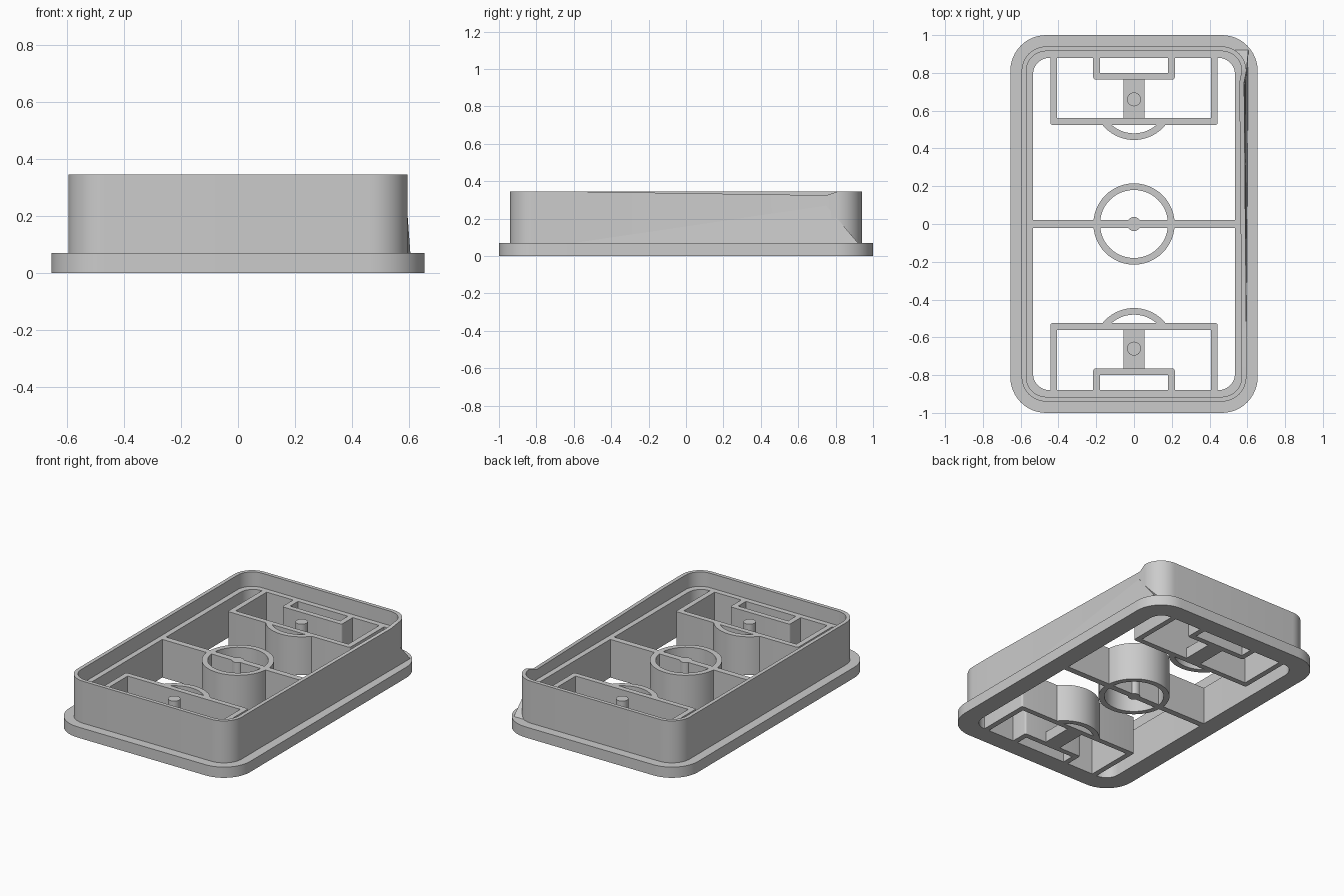
import bpy, bmesh
from math import sin, cos, pi, acos, radians

cube = bpy.data.objects.get("Cube")
if cube:
    bpy.data.objects.remove(cube, do_unlink=True)

grey = bpy.data.materials.new("plain grey")
grey.use_nodes = True
COLOUR = (0.6, 0.6, 0.6, 1)
grey.diffuse_color = COLOUR
grey.node_tree.nodes["Principled BSDF"].inputs["Base Color"].default_value = COLOUR

TOP, LEDGE, BASE = 0.345, 0.25, 0.07
LINE = 0.035


def finish(name, bm):
    bmesh.ops.recalc_face_normals(bm, faces=bm.faces)
    mesh = bpy.data.meshes.new(name)
    bm.to_mesh(mesh)
    bm.free()
    mesh.materials.append(grey)
    mesh.shade_smooth()
    mesh.set_sharp_from_angle(angle=radians(30))
    obj = bpy.data.objects.new(name, mesh)
    bpy.context.collection.objects.link(obj)
    return obj


def prism(name, points, z0=0, z1=LEDGE):
    bm = bmesh.new()
    face = bm.faces.new([bm.verts.new((x, y, z0)) for x, y in points])
    extruded = bmesh.ops.extrude_face_region(bm, geom=[face])["geom"]
    for v in extruded:
        if isinstance(v, bmesh.types.BMVert):
            v.co.z = z1
    return finish(name, bm)


def box(name, x0, x1, y0, y1, z1=LEDGE):
    return prism(name, [(x0, y0), (x1, y0), (x1, y1), (x0, y1)], 0, z1)


def arc(cx, cy, r, a0, a1, n):
    return [(cx + r * cos(a0 + (a1 - a0) * i / n),
             cy + r * sin(a0 + (a1 - a0) * i / n)) for i in range(n + 1)]


def loft(bm, rings):
    # Closed cross-section: the last ring joins back to the first
    loops = [[bm.verts.new(p) for p in ring] for ring in rings]
    for a, b in zip(loops, loops[1:] + loops[:1]):
        for i in range(len(a)):
            j = (i + 1) % len(a)
            bm.faces.new((a[i], a[j], b[j], b[i]))
    return loops


def rounded(hx, hy, r, z):
    pts = [(hx, -0.6), (hx, 0.75)]
    for k, (sx, sy) in enumerate([(1, 1), (-1, 1), (-1, -1), (1, -1)]):
        pts += arc(sx * (hx - r), sy * (hy - r), r, k * pi / 2, (k + 1) * pi / 2, 12)
    return [(x, y, z) for x, y in pts]


# Outer frame: flange, tall wall, thin lip and inner ledge
bm = bmesh.new()
loops = loft(bm, [
    rounded(0.655, 1.0, 0.19, 0), rounded(0.655, 1.0, 0.19, BASE),
    rounded(0.595, 0.94, 0.13, BASE), rounded(0.595, 0.94, 0.13, TOP),
    rounded(0.57, 0.915, 0.105, TOP), rounded(0.57, 0.915, 0.105, LEDGE),
    rounded(0.535, 0.88, 0.09, LEDGE), rounded(0.535, 0.88, 0.09, 0)])
# Slight dent in the lip on the left side
for ring in loops[3:5]:
    ring[1].co.x -= 0.012
    ring[1].co.z -= 0.02
finish("outer_frame", bm)

# Bulged sliver on the left wall
bm = bmesh.new()
for co in [(0.595, -0.6, BASE), (0.605, 0.92, BASE), (0.53, 0.92, BASE),
           (0.59, 0.75, 0.27)]:
    bm.verts.new(co)
bmesh.ops.convex_hull(bm, input=bm.verts)
finish("left_wall_bulge", bm)

# Centre circle, halfway line and centre spot
bm = bmesh.new()
circle = [arc(0, 0, r, 0, 2 * pi, 48)[:-1] for r in (0.215, 0.18)]
loft(bm, [[(x, y, z) for x, y in circle[i]]
          for i, z in [(0, 0), (0, LEDGE), (1, LEDGE), (1, 0)]])
finish("centre_circle", bm)
for side, name in [(-1, "right"), (1, "left")]:
    x0, x1 = sorted((side * 0.2, side * 0.55))
    box("halfway_line_" + name, x0, x1, -0.02, 0.02)
box("halfway_line_middle", -0.19, 0.19, -0.02, 0.02)
prism("centre_spot", arc(0, 0, 0.037, 0, 2 * pi, 24)[:-1])


def bracket(name, half, y_in, s, r=0.012):
    # U-shaped wall, open towards the end of the frame
    def corners(h, y, rad):
        return ([(-h, 0.89)] + arc(-h + rad, y + rad, rad, pi, 1.5 * pi, 4)
                + arc(h - rad, y + rad, rad, 1.5 * pi, 2 * pi, 4) + [(h, 0.89)])
    inner = [(-half + LINE, 0.89), (-half + LINE, y_in + LINE),
             (half - LINE, y_in + LINE), (half - LINE, 0.89)]
    prism(name, [(x, s * y) for x, y in corners(half, y_in, r) + inner[::-1]])


# Both ends: boxes, curved wall, low bar and peg
for s, end in [(-1, "front"), (1, "back")]:
    bracket(end + "_large_box", 0.443, 0.525, s)
    bracket(end + "_small_box", 0.216, 0.765, s)
    spot = 0.66
    curve = []
    for r, way in [(0.215, 1), (0.18, -1)]:
        half = acos((spot - 0.53) / r) * way
        curve += arc(0, spot, r, -pi / 2 - half, -pi / 2 + half, 20)
    prism(end + "_curved_wall", [(x, s * y) for x, y in curve])
    y0, y1 = sorted((s * 0.55, s * 0.775))
    box(end + "_low_bar", -0.055, 0.055, y0, y1, BASE)
    prism(end + "_peg", arc(0, s * spot, 0.037, 0, 2 * pi, 24)[:-1])
